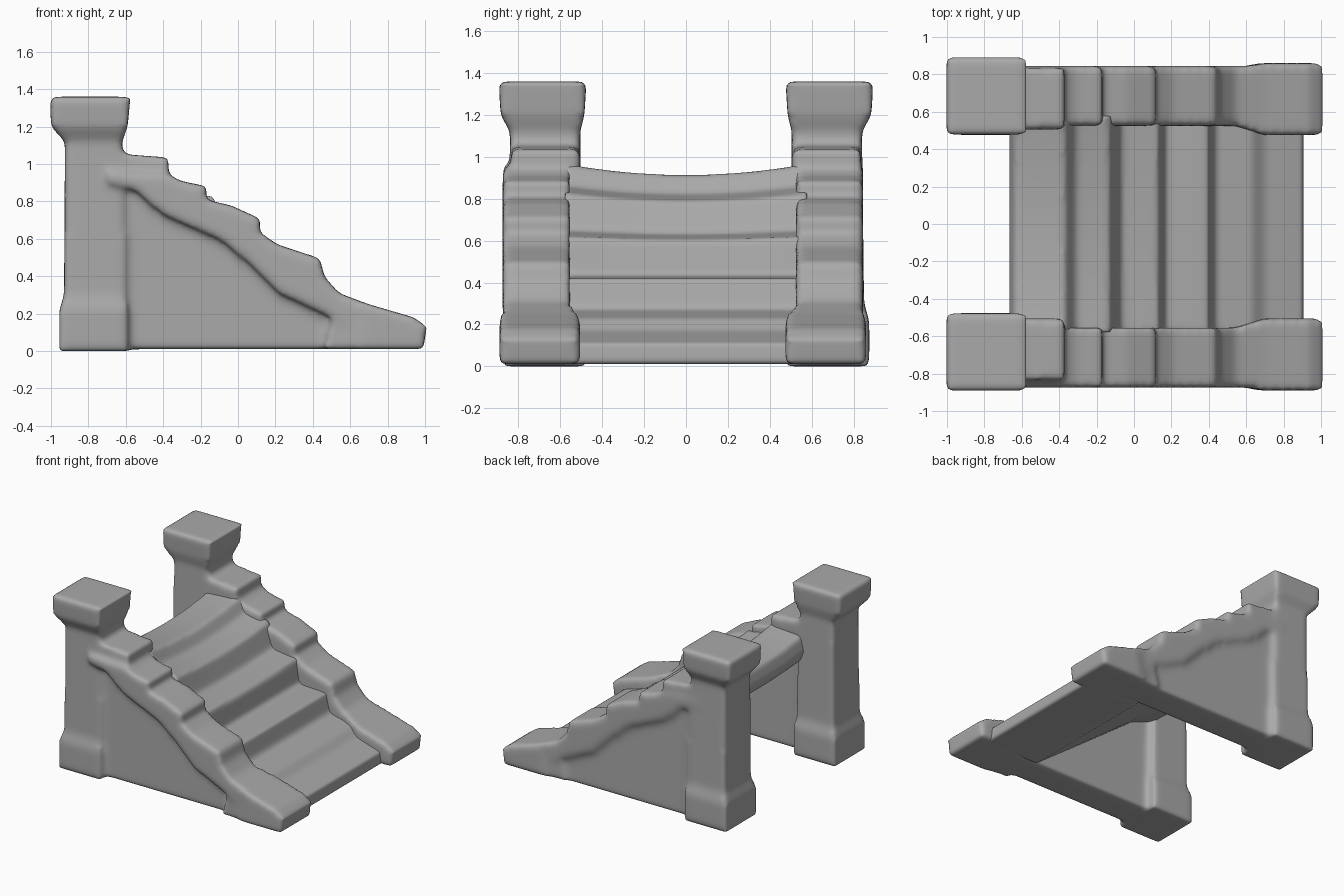
import bpy, bmesh

cube = bpy.data.objects.get("Cube")
if cube:
    bpy.data.objects.remove(cube, do_unlink=True)

stone = bpy.data.materials.new("grey_stone")
stone.use_nodes = True
GREY = (0.4, 0.4, 0.4, 1)
stone.diffuse_color = GREY
stone.node_tree.nodes["Principled BSDF"].inputs["Base Color"].default_value = GREY


def loft(bm, rings):
    """Closed solid through matching rings of points."""
    rings = [[bm.verts.new(p) for p in ring] for ring in rings]
    n = len(rings[0])
    for a, b in zip(rings, rings[1:]):
        for i in range(n):
            bm.faces.new((a[i], a[(i + 1) % n], b[(i + 1) % n], b[i]))
    bm.faces.new(rings[0])
    bm.faces.new(rings[-1])


def slab(bm, profile, y0, y1):
    """Side profile (x, z) extruded across y."""
    loft(bm, [[(x, y, z) for x, z in profile] for y in (y0, y1)])


def finish(bm, name, rounds):
    """Fuse the solids and round them off like worn, cast stone."""
    bmesh.ops.recalc_face_normals(bm, faces=bm.faces)
    bmesh.ops.triangulate(bm, faces=bm.faces)
    mesh = bpy.data.meshes.new(name)
    bm.to_mesh(mesh)
    bm.free()
    mesh.materials.append(stone)
    ob = bpy.data.objects.new(name, mesh)
    bpy.context.collection.objects.link(ob)
    fuse = ob.modifiers.new("fuse", 'REMESH')
    fuse.mode = 'VOXEL'
    fuse.voxel_size = 0.018
    fuse.use_smooth_shade = True
    worn = ob.modifiers.new("worn", 'SMOOTH')
    worn.factor = 0.5
    worn.iterations = rounds


# Post outline: z, x range, y range
POST = [
    (0.0, -0.955, -0.59, 0.475, 0.875),
    (0.22, -0.955, -0.59, 0.475, 0.875),
    (0.30, -0.93, -0.60, 0.50, 0.85),
    (1.12, -0.925, -0.62, 0.505, 0.84),
    (1.20, -1.0, -0.59, 0.485, 0.885),
    (1.36, -1.005, -0.575, 0.475, 0.895),
]
# Stepped coping along the top of each side wall
TOP_BLOCK = [(-0.70, 1.06), (-0.58, 1.05), (-0.37, 1.035), (-0.375, 0.90), (-0.70, 0.90)]
COPING = [
    (-0.70, 0.96), (-0.36, 0.94), (-0.31, 0.91),
    (-0.16, 0.88), (-0.18, 0.81), (-0.04, 0.78), (0.125, 0.705), (0.11, 0.64),
    (0.21, 0.57), (0.44, 0.495), (0.46, 0.40), (0.54, 0.31), (0.68, 0.25),
    (0.62, 0.12), (0.46, 0.20), (0.22, 0.31), (0.06, 0.47), (-0.10, 0.60),
    (-0.40, 0.73), (-0.55, 0.86), (-0.70, 0.90),
]
PANEL = [(-0.70, 0.01), (0.65, 0.01), (0.65, 0.20), (0.42, 0.38),
         (0.10, 0.58), (-0.38, 0.86), (-0.70, 0.96)]
FOOT = [(0.46, 0.01), (0.54, 0.01), (0.66, 0.01), (0.99, 0.01), (1.01, 0.13),
        (0.94, 0.18), (0.70, 0.25), (0.54, 0.31)]
SHIFT = -0.015  # copings and feet sit slightly toward one side

# Side walls: post, recessed panel, coping and foot
for name, s in (("left", 1), ("right", -1)):
    bm = bmesh.new()
    loft(bm, [[(x0, s * y0, z), (x1, s * y0, z), (x1, s * y1, z), (x0, s * y1, z)]
              for z, x0, x1, y0, y1 in POST])
    slab(bm, PANEL, s * 0.555, s * 0.815)
    slab(bm, TOP_BLOCK, s * 0.505, s * 0.835)
    slab(bm, COPING, s * 0.54 + SHIFT, s * 0.86 + SHIFT)
    # Foot flares wider toward its tip
    loft(bm, [[(x, s * (edge + (flare if x > 0.6 else 0)) + SHIFT, z) for x, z in FOOT]
              for edge, flare in ((0.54, -0.05), (0.85, 0.025))])
    finish(bm, "side_wall_" + name, rounds=12)

# Stair flight: flat treads above a sloped, open underside
profile = [
    (-0.64, 0.72), (-0.67, 0.80), (-0.64, 0.90),
    (-0.37, 0.915), (-0.31, 0.82), (-0.13, 0.79), (-0.07, 0.63),
    (0.135, 0.605), (0.165, 0.43), (0.395, 0.42), (0.43, 0.27),
    (0.63, 0.23), (0.70, 0.17), (0.90, 0.11),
    (0.91, 0.01), (0.44, 0.01), (-0.45, 0.66),
]
bm = bmesh.new()
HALF = 0.58
rows = [HALF * (i / 6 - 1) for i in range(13)]
# Upper treads dip in the middle
loft(bm, [[(x, y, z + 0.13 * max(0, z - 0.5) * (y / HALF) ** 2) for x, z in profile]
          for y in rows])
finish(bm, "stair_flight", rounds=6)
